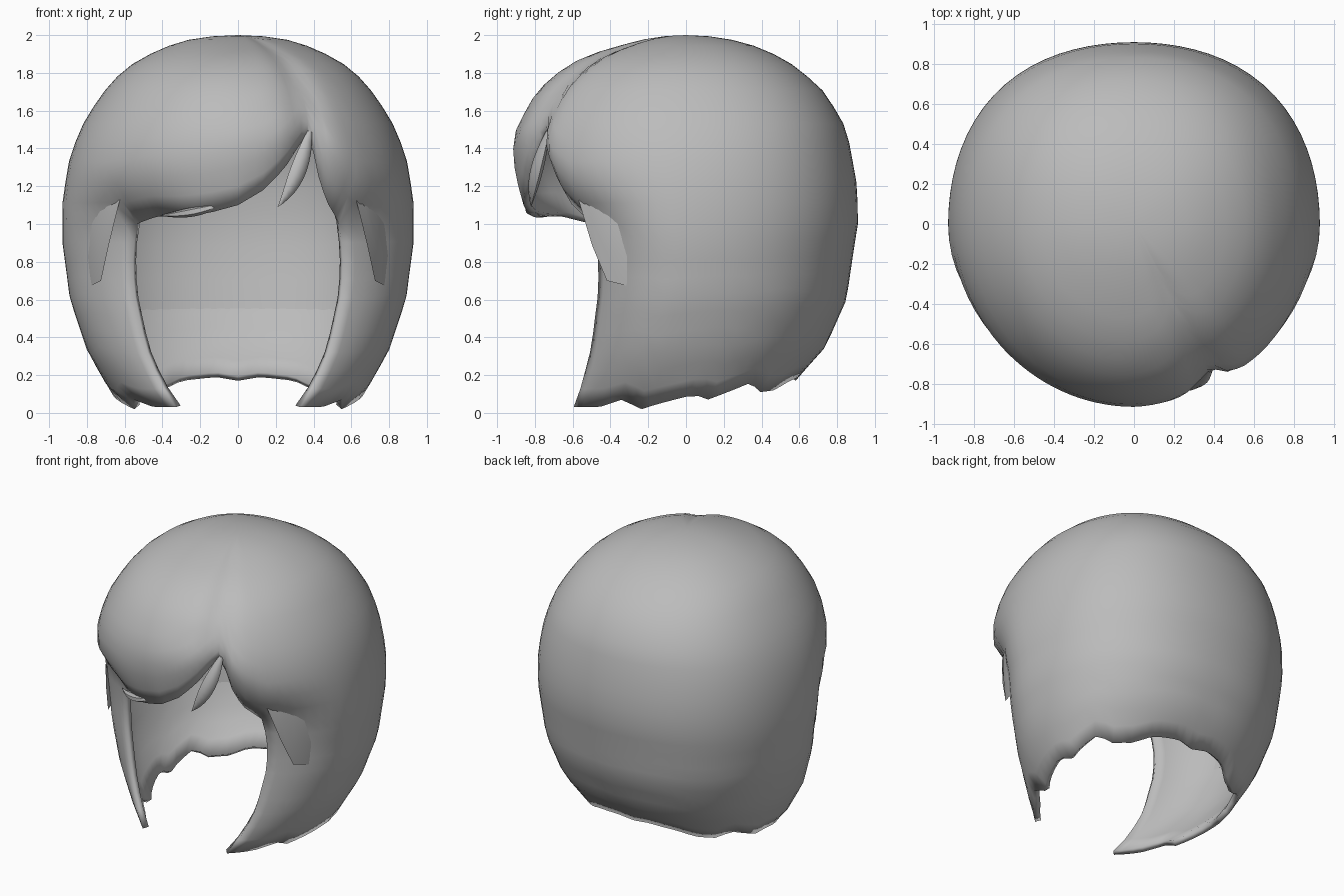
import bpy, bmesh, math
from mathutils import Vector

if "Cube" in bpy.data.objects:
    bpy.data.objects.remove(bpy.data.objects["Cube"])

hair = bpy.data.materials.new("grey_hair")
hair.diffuse_color = (0.5, 0.5, 0.5, 1)
hair.use_nodes = True
hair.node_tree.nodes["Principled BSDF"].inputs["Base Color"].default_value = hair.diffuse_color


def key(x, pts):
    """Linear interpolation through (x, value) pairs sorted by x."""
    if x <= pts[0][0]:
        return pts[0][1]
    for (a, p), (b, q) in zip(pts, pts[1:]):
        if x <= b:
            return p + (q - p) * (x - a) / (b - a)
    return pts[-1][1]


def ease(t):
    return math.sin(max(0, min(1, t)) * math.pi / 2)


# Head radius by height, towards the front, the side and the back
SIDE = [(0, .58), (.1, .67), (.33, .8), (.6, .89), (.9, .93), (1.1, .93), (1.36, .89),
        (1.54, .815), (1.7, .71), (1.82, .6), (1.93, .4), (1.98, .24), (2, 0)]
BACK = [(0, .5), (.12, .53), (.17, .58), (.35, .74), (.6, .85), (1, .91), (1.2, .905),
        (1.5, .85), (1.7, .73), (1.86, .54), (1.94, .37), (1.98, .22), (2, 0)]
FRONT = SIDE[:4] + [(1, .89), (1.2, .915), (1.4, .915), (1.5, .9), (1.7, .79), (1.8, .68),
                    (1.88, .55), (1.95, .33), (1.98, .21), (2, 0)]
# Fringe hem height and radius by angle (degrees from the front, right positive)
HEM = [(-47, 1), (-33, 1.04), (-20, 1.04), (-10, 1.06), (0, 1.1), (9, 1.18), (17, 1.3),
       (23, 1.42), (27.5, 1.49), (31.5, 1.27), (37, 1.12), (47, 1)]
HEM_R = [(-47, .73), (-33, .78), (-14, .84), (0, .86), (15, .86), (27, .82), (32, .8), (47, .73)]
# Front edge of the side locks by height, and lower hem by position round the back
EDGE_A = [(.03, 29), (.15, 36.7), (.35, 44.4), (.65, 50), (.85, 50), (1, 47)]
EDGE_R = [(.03, .68), (.15, .686), (.35, .70), (.65, .72), (1, .73)]
LOW = [(0, .03), (.1, .03), (.2, .08), (.23, .01), (.42, .1), (.45, .06), (.58, .16),
       (.64, .11), (.72, .12), (.8, .17), (.92, .19), (1, .17)]


def by_root(z, pts):
    """Radius lookup that stays round near the crown."""
    return key(-math.sqrt(max(0, 2 - z)), [(-math.sqrt(2 - h), r) for h, r in pts])


def radius(a, z):
    c = math.cos(math.radians(a))
    r = by_root(z, SIDE) * (1 - c * c) + by_root(z, FRONT if c > 0 else BACK) * c * c
    if c < 0:
        r *= 1 + .035 * math.sin(math.radians(2 * a)) ** 2
    # Parting groove above the fringe gap
    return r - .035 * math.exp(-((a - 26) / 7) ** 2) * ease((z - 1.4) / .2) * ease(r / .4)


def rolled(a, edge_a, edge_r, z):
    """Radius near the front edge of a side lock, rolled inward."""
    full = radius(a, z)
    return edge_r + (full - edge_r) * ease((abs(a) - edge_a) / 40)


def point(a, r, z):
    t = math.radians(a)
    return Vector((r * math.sin(t), -r * math.cos(t), z))


def make(name, bm, smooth=50):
    bmesh.ops.remove_doubles(bm, verts=bm.verts, dist=.0005)
    bmesh.ops.recalc_face_normals(bm, faces=bm.faces)
    me = bpy.data.meshes.new(name)
    bm.to_mesh(me)
    bm.free()
    me.materials.append(hair)
    ob = bpy.data.objects.new(name, me)
    bpy.context.collection.objects.link(ob)
    bpy.ops.object.select_all(action='DESELECT')
    ob.select_set(True)
    bpy.context.view_layer.objects.active = ob
    bpy.ops.object.shade_smooth_by_angle(angle=math.radians(smooth))
    return ob


def skin(bm, cols, closed):
    """Quads between neighbouring columns, as far as both reach."""
    vs = [[bm.verts.new(p) for p in c] for c in cols]
    for i in range(len(vs) if closed else len(vs) - 1):
        p, q = vs[i], vs[(i + 1) % len(vs)]
        for j in range(min(len(p), len(q)) - 1):
            bm.faces.new((p[j], p[j + 1], q[j + 1], q[j]))


# Column angles: fringe first, then round the back
FRINGE, REST, UP, DOWN = 32, 56, 14, 10
angles = [-47 + 94 * i / FRINGE for i in range(FRINGE)]
angles += [47 + 266 * i / REST for i in range(REST + 1)]
angles = [a - 360 if a > 180 else a for a in angles]
angles.pop()

# Outer hair shell: crown to fringe, and side locks and back down to the hem
columns = []
for a in angles:
    behind = abs(a) >= 46.99
    hem = 1 if behind else key(a, HEM)
    hem_r = rolled(a, 47, .73, 1) if behind else key(a, HEM_R)
    col = []
    for j in range(UP + 1):
        z = 2 - (2 - hem) * (1 - math.cos(j / UP * math.pi / 2))
        full = radius(a, z)
        r = hem_r + (full - hem_r) * ease((z - hem) / .3)
        col.append(point(a, r, z))
    if behind:
        s, sign = (abs(a) - 47) / 133, 1 if a > 0 else -1
        for j in range(1, DOWN + 1):
            z = 1 + (key(s, LOW) - 1) * j / DOWN
            ea = key(z, EDGE_A)
            b = sign * (ea + (180 - ea) * s)
            col.append(point(b, rolled(b, ea, key(z, EDGE_R), z), z))
    columns.append(col)
bm = bmesh.new()
skin(bm, columns, True)
shell = make("hair_shell", bm)
mod = shell.modifiers.new("thickness", 'SOLIDIFY')
mod.thickness, mod.offset = .04, -1

# Inner lining, cut high at the front and low at the nape
LINING = [(0, 1.5), (40, 1.45), (52, .95), (60, .7), (72, .66), (105, .64), (140, .53), (180, .52)]
columns = []
for i in range(60):
    a = -180 + 6 * i
    low = key(abs(a), LINING)
    col = []
    for j in range(13):
        z = 1.92 - (1.92 - low) * (1 - math.cos(j / 12 * math.pi / 2))
        col.append(point(a, max(0, radius(a, z + .08) - .07), z))
    columns.append(col)
bm = bmesh.new()
skin(bm, columns, True)
make("inner_lining", bm)


def strand(name, path, width, depth):
    """Tapered lock with a flattened six-sided section along a path."""
    bm = bmesh.new()
    n, rings = 10, []
    p0, p1, p2 = (Vector(p) for p in path)
    out = Vector((p1.x, p1.y, 0)).normalized()
    for i in range(n + 1):
        t = i / n
        c = p0 * (1 - t) ** 2 + p1 * 2 * t * (1 - t) + p2 * t * t
        d = ((p1 - p0) * (1 - t) + (p2 - p1) * t).normalized()
        side = d.cross(out).normalized()
        w = math.sin(math.pi * (.08 + .92 * t) ** .9) + .01
        rings.append([c + side * math.cos(k * math.pi / 3) * width * w
                      + out * math.sin(k * math.pi / 3) * depth * w for k in range(6)])
    skin(bm, rings, False)
    vs = list(bm.verts)
    bm.verts.ensure_lookup_table()
    for i in range(n):
        bm.faces.new((vs[i * 6 + 5], vs[i * 6 + 11], vs[i * 6 + 6], vs[i * 6]))
    bm.faces.new(vs[:6])
    bm.faces.new(vs[-6:])
    make(name, bm, 60)


# Loose strands at the parting gap and under the fringe
strand("gap_strand", [(.38, -.73, 1.49), (.32, -.82, 1.22), (.21, -.82, 1.09)], .045, .03)
strand("fringe_strand", [(-.1, -.83, 1.1), (-.25, -.84, 1.05), (-.42, -.7, 1.045)], .025, .03)
